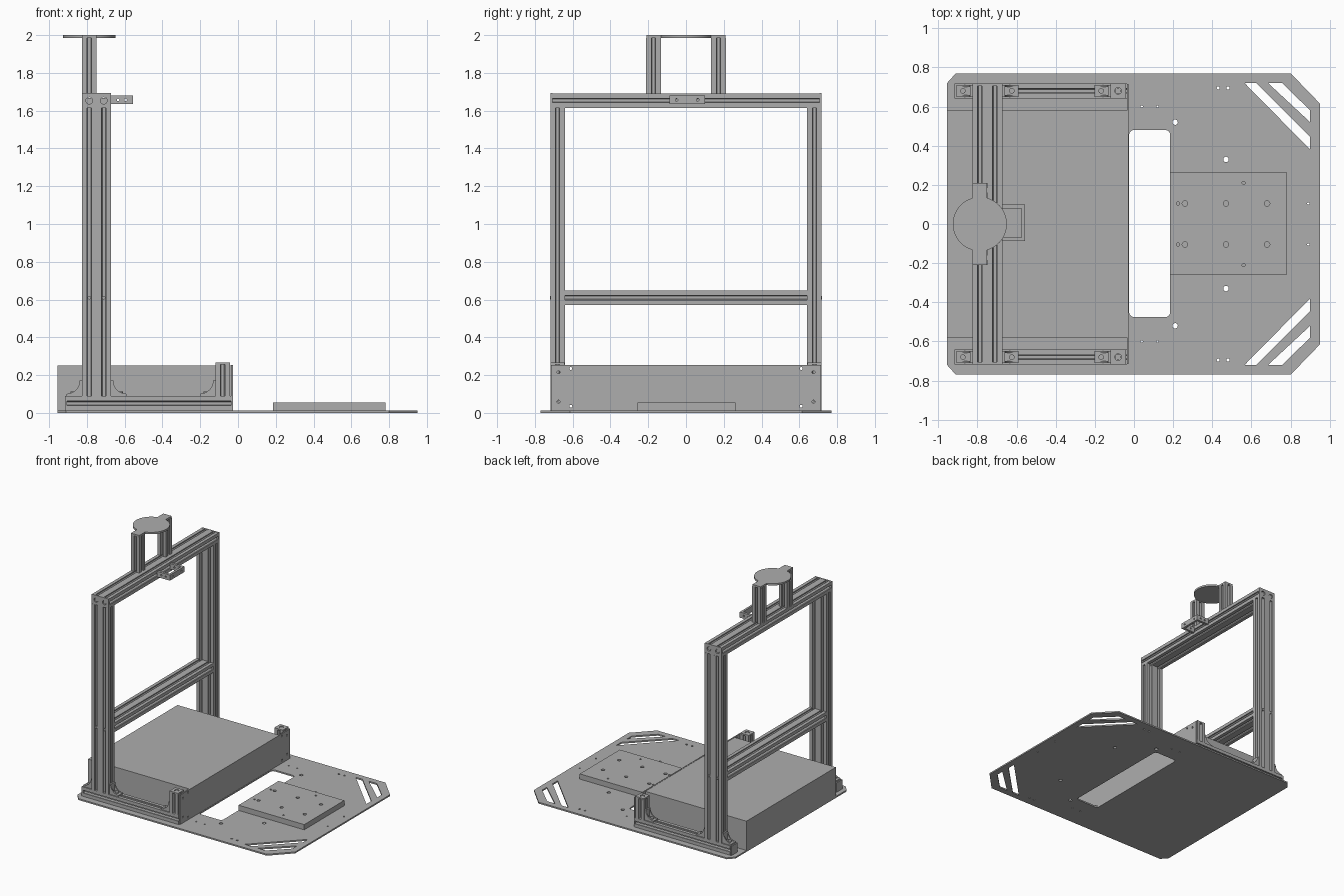
import bpy, bmesh
from math import sin, cos, pi, radians
from mathutils import Matrix

if "Cube" in bpy.data.objects:
    bpy.data.objects.remove(bpy.data.objects["Cube"])

grey = bpy.data.materials.new("aluminium grey")
grey.use_nodes = True
grey.diffuse_color = (0.42, 0.42, 0.42, 1)
grey.node_tree.nodes["Principled BSDF"].inputs["Base Color"].default_value = (0.42, 0.42, 0.42, 1)

# Local (u, v, depth) to world: z -> (x, y, z), x -> (y, z, x), y -> (z, x, y)
AXES = {
    "z": Matrix.Identity(4),
    "x": Matrix(((0, 0, 1, 0), (1, 0, 0, 0), (0, 1, 0, 0), (0, 0, 0, 1))),
    "y": Matrix(((0, 1, 0, 0), (0, 0, 1, 0), (1, 0, 0, 0), (0, 0, 0, 1))),
}


def extrude(name, axis, outlines, a, b, mirror=False):
    """Extrude an outline (later outlines are holes) from a to b along an axis."""
    curve = bpy.data.curves.new(name, "CURVE")
    curve.dimensions = "2D"
    curve.fill_mode = "BOTH"
    curve.extrude = (b - a) / 2
    for pts in outlines:
        spline = curve.splines.new("POLY")
        spline.points.add(len(pts) - 1)
        for p, (u, v) in zip(spline.points, pts):
            p.co = (u, v, 0, 1)
        spline.use_cyclic_u = True
    temp = bpy.data.objects.new(name + "_temp", curve)
    bpy.context.collection.objects.link(temp)
    mesh = bpy.data.meshes.new_from_object(temp.evaluated_get(bpy.context.evaluated_depsgraph_get()))
    bpy.data.objects.remove(temp)
    bpy.data.curves.remove(curve)
    mesh.transform(AXES[axis] @ Matrix.Translation((0, 0, (a + b) / 2)))
    bm = bmesh.new()
    bm.from_mesh(mesh)
    bmesh.ops.remove_doubles(bm, verts=bm.verts, dist=1e-5)
    bmesh.ops.recalc_face_normals(bm, faces=bm.faces)
    bm.to_mesh(mesh)
    bm.free()
    mesh.name = name
    mesh.materials.clear()
    mesh.materials.append(grey)
    obj = bpy.data.objects.new(name, mesh)
    bpy.context.collection.objects.link(obj)
    if mirror:
        mod = obj.modifiers.new("mirror", "MIRROR")
        mod.use_axis = (False, True, False)
        mod.use_mirror_merge = False
    bpy.ops.object.select_all(action="DESELECT")
    obj.select_set(True)
    bpy.context.view_layer.objects.active = obj
    bpy.ops.object.shade_smooth_by_angle(angle=radians(25))
    return obj


def arc(u, v, r, start, end, n):
    return [(u + r * cos(start + (end - start) * i / n),
             v + r * sin(start + (end - start) * i / n)) for i in range(n + 1)]


def circle(u, v, r, n=16):
    return arc(u, v, r, 0, 2 * pi, n)[:-1]


def rect(u0, u1, v0, v1):
    return [(u0, v0), (u1, v0), (u1, v1), (u0, v1)]


def round_rect(u0, u1, v0, v1, r):
    corners = [(u1 - r, v1 - r), (u0 + r, v1 - r), (u0 + r, v0 + r), (u1 - r, v0 + r)]
    return [p for i, (u, v) in enumerate(corners) for p in arc(u, v, r, i * pi / 2, (i + 1) * pi / 2, 5)]


# T-slot bar section, one or two modules along each side
M = 0.077
NOTCH = [(-.0115, 0), (-.0115, .008), (-.02, .008), (-.008, .024)]
NOTCH += [(-t, d) for t, d in reversed(NOTCH)]


def slotted(u, v, nu=1, nv=1):
    w, h = nu * M / 2, nv * M / 2
    sides = [(-w, -h, 1, 0, nu), (w, -h, 0, 1, nv), (w, h, -1, 0, nu), (-w, h, 0, -1, nv)]
    pts = []
    for su, sv, du, dv, n in sides:
        pts.append((u + su, v + sv))
        for k in range(n):
            c = (k + .5) * M
            pts += [(u + su + du * (c + t) - dv * d, v + sv + dv * (c + t) + du * d) for t, d in NOTCH]
    bores = [circle(u + (i - (nu - 1) / 2) * M, v + (j - (nv - 1) / 2) * M, .008, 10)
             for i in range(nu) for j in range(nv)]
    return [pts] + bores


# Base plate with window, diagonal corner slots and drilled holes
half = [(.95, .615), (.80, .77), (-.91, .77), (-.955, .72)]
base = [half + [(x, -y) for x, y in reversed(half)], round_rect(-.025, .185, -.475, .48, .025)]
corner_slots = [[(.565, .72), (.626, .72), (.9, .445), (.9, .38)],
                [(.685, .72), (.757, .72), (.9, .58), (.9, .52)]]
drilled = [(.21, .52, .014), (.47, .33, .014), (.43, .695, .008), (.48, .695, .008),
           (.04, .6, .006), (.12, .6, .006), (.89, .105, .006)]
for s in (1, -1):
    base += [[(x, s * y) for x, y in slot] for slot in corner_slots]
    base += [circle(x, s * y, r, 12) for x, y, r in drilled]
extrude("base_plate", "z", base, 0, .012)

# Raised mounting block with holes
block = [rect(.185, .782, -.258, .262)]
for s in (1, -1):
    block += [circle(x, s * .105, .014, 12) for x in (.26, .47, .68)]
    block += [circle(.225, s * .105, .008, 12), circle(.56, s * .21, .008, 12)]
extrude("mounting_block", "z", block, .012, .055)

# Large housing and its wide end panel
extrude("housing", "z", [rect(-.955, -.037, -.58, .58)], .012, .252)
panel = [rect(-.715, .715, .012, .254)]
for s in (1, -1):
    panel += [circle(s * y, z, .008, 10) for y, z in ((.675, .215), (.675, .06), (.61, .235), (.61, .035))]
extrude("end_panel", "x", panel, -.037, -.027)

# Side rails, short posts and their caps
Y, GX = .68, -.749
extrude("side_rail", "x", slotted(Y, .0505), -.905, -.037, True)
extrude("rail_cap", "x", [rect(.642, .718, .012, .089)], -.917, -.905, True)
extrude("short_post", "z", slotted(-.081, Y), .089, .255, True)
extrude("short_post_cap", "z", [rect(-.12, -.042, .642, .718), circle(-.081, Y, .017)], .255, .266, True)
extrude("short_post_screw", "z", [circle(-.081, Y, .013)], .25, .262, True)

# Gantry: uprights, top beam with end caps, cross beam
extrude("upright", "z", slotted(GX, Y, 2, 1), .089, 1.615, True)
extrude("top_beam", "y", slotted(1.6535, GX, 1, 2), -.706, .706)
bolts = [GX - M / 2, GX + M / 2]
extrude("beam_cap", "y", [rect(1.614, 1.693, GX - M, GX + M)] + [circle(1.6535, x, .018) for x in bolts],
        .706, .718, True)
for x in bolts:
    extrude("beam_bolt", "y", [circle(1.6535, x, .014)], .7, .713, True)
    extrude("cross_beam_bolt", "y", [circle(.61, x, .009)], .695, .719, True)
extrude("cross_beam", "y", slotted(.61, GX, 1, 2), -.6415, .6415)

# Corner brackets: an L foot with two curved ribs
for x, d in ((GX - M, -1), (GX + M, 1), (-.12, -1)):
    z, leg, t = .089, .082, .012
    foot = [(z, x), (z + leg, x), (z + leg, x + d * t), (z + t, x + d * t), (z + t, x + d * leg), (z, x + d * leg)]
    curve_pts = [(z + u, x + d * v) for u, v in arc(leg, leg, leg - t, -pi / 2, -pi, 10)]
    rib = [(z, x), (z + leg, x)] + curve_pts + [(z, x + d * leg)]
    extrude("bracket_foot", "y", [foot], .65, .71, True)
    for y in (.65, .70):
        extrude("bracket_rib", "y", [rib], y, y + .01, True)
    extrude("bracket_screw", "z", [circle(x + d * .048, Y, .014)], z + t, z + t + .012, True)

# Top posts and round plate with two tabs
PX = -.7875
extrude("top_post", "z", slotted(PX, .172), 1.692, 1.986, True)
a = .275
disc = arc(PX, 0, .138, -pi / 2 + a, pi / 2 - a, 24) + [(PX + .0375, .21), (PX - .0375, .21)]
disc += arc(PX, 0, .138, pi / 2 + a, 3 * pi / 2 - a, 24) + [(PX - .0375, -.21), (PX + .0375, -.21)]
extrude("top_disc", "z", [disc], 1.985, 2.0)

# Small U-shaped holder on the top beam
extrude("holder_front", "x", [rect(-.088, .1, 1.634, 1.68)] + [circle(y, 1.657, .007, 10) for y in (-.05, .062)],
        -.575, -.557)
for y in (-.088, .08):
    extrude("holder_arm", "y", [rect(1.634, 1.68, -.672, -.575)] + [circle(1.657, x, .007, 10) for x in (-.635, -.595)],
            y, y + .02)
